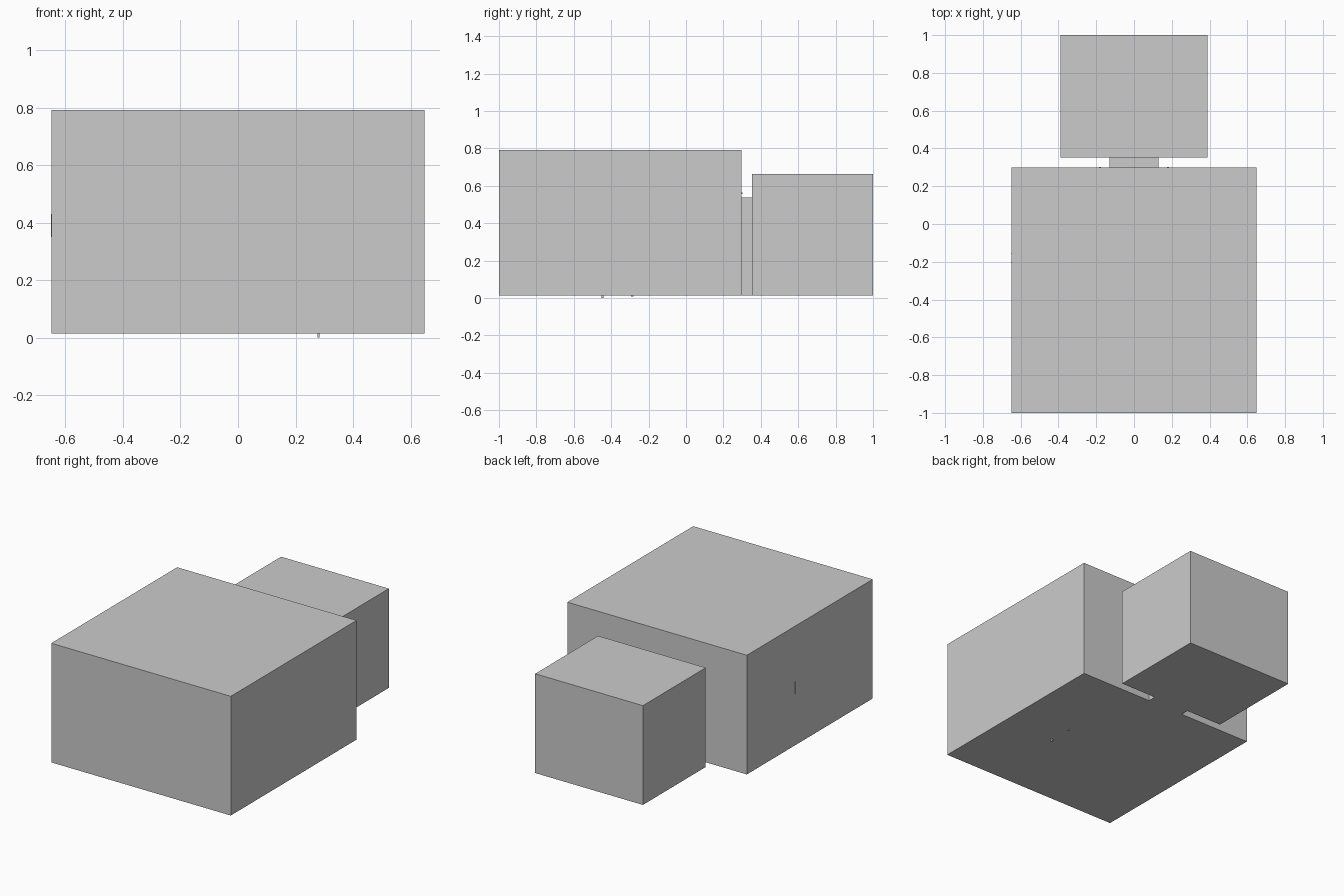
import bpy

if "Cube" in bpy.data.objects:
    bpy.data.objects.remove(bpy.data.objects["Cube"])


def box(name, x, y, z):
    """Axis-aligned box from (min, max) ranges."""
    bpy.ops.mesh.primitive_cube_add(size=1, location=[(a + b) / 2 for a, b in (x, y, z)])
    ob = bpy.context.object
    ob.name = name
    ob.scale = [b - a for a, b in (x, y, z)]
    bpy.ops.object.transform_apply(location=False, rotation=False, scale=True)
    return ob


BASE = 0.014

# Main block, narrow connecting passage, rear block
box("main_block", (-0.648, 0.648), (-1.0, 0.298), (BASE, 0.792))
box("connecting_passage", (-0.13, 0.13), (0.29, 0.36), (BASE, 0.536))
box("rear_block", (-0.389, 0.389), (0.352, 1.0), (BASE, 0.662))

# Two thin upright strips just proud of the left wall
for y in (-0.157, -0.203):
    box("wall_strip", (-0.650, -0.64), (y - 0.002, y + 0.002), (0.35, 0.43))

# Tiny pegs under the main block
for y, bottom in ((-0.447, 0.0), (-0.287, 0.008)):
    box("underside_peg", (0.277, 0.283), (y - 0.006, y + 0.006), (bottom, 0.02))

# Tiny studs on the back wall, either side of the passage
for x in (-0.18, 0.18):
    box("back_stud", (x - 0.004, x + 0.004), (0.29, 0.302), (0.555, 0.563))
